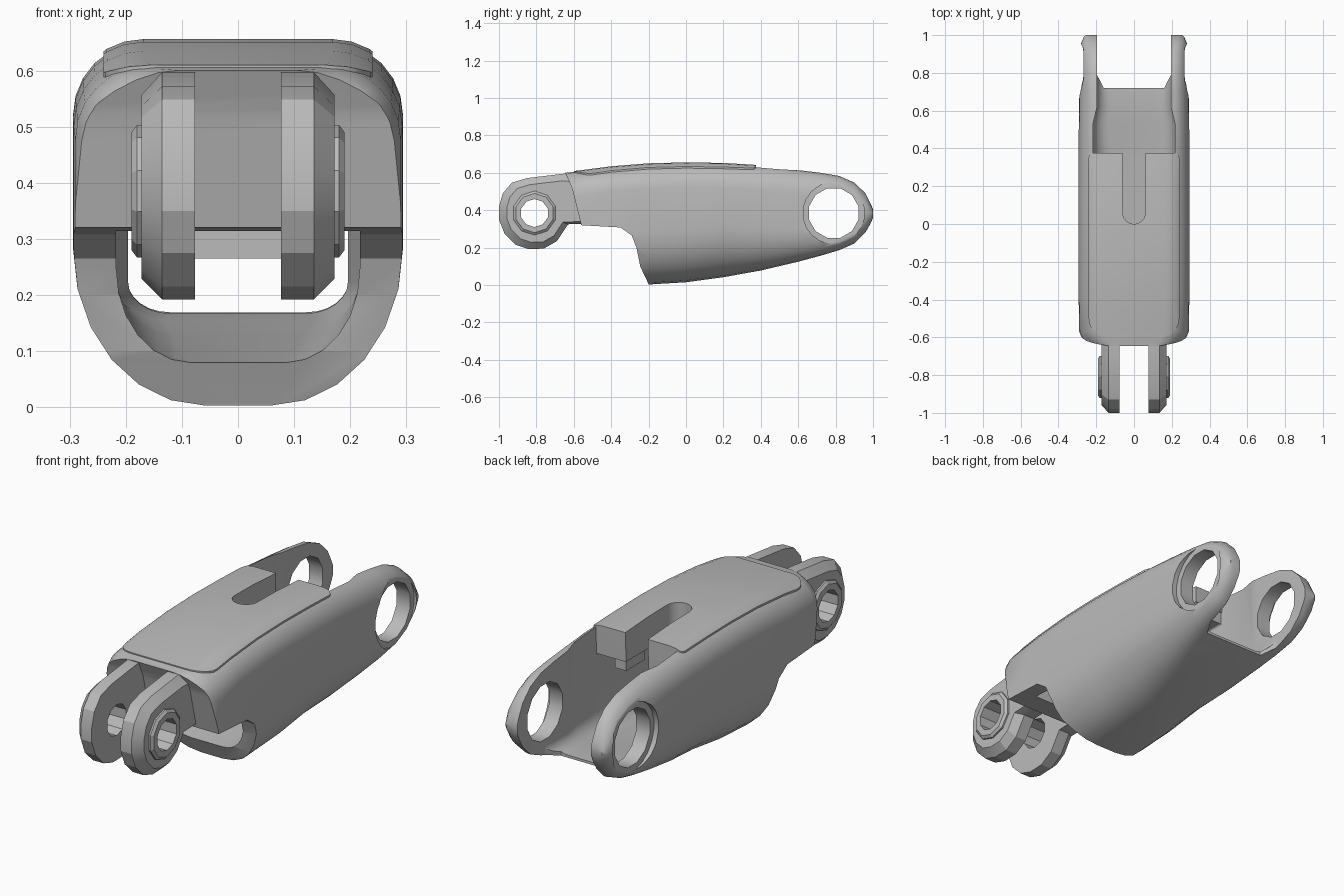
import bpy, bmesh, math

if "Cube" in bpy.data.objects:
    bpy.data.objects.remove(bpy.data.objects["Cube"])

grey = bpy.data.materials.new("plain grey")
grey.use_nodes = True
grey.diffuse_color = (0.5, 0.5, 0.5, 1)
shader = next(n for n in grey.node_tree.nodes if n.type == 'BSDF_PRINCIPLED')
shader.inputs["Base Color"].default_value = (0.5, 0.5, 0.5, 1)


def loft(name, rings):
    """Closed solid skinned through rings of equal point count."""
    bm = bmesh.new()
    loops = [[bm.verts.new(p) for p in ring] for ring in rings]
    n = len(loops[0])
    for a, b in zip(loops, loops[1:]):
        for i in range(n):
            j = (i + 1) % n
            bm.faces.new((a[i], a[j], b[j], b[i]))
    bm.faces.new(loops[0][::-1])
    bm.faces.new(loops[-1])
    bmesh.ops.recalc_face_normals(bm, faces=bm.faces)
    mesh = bpy.data.meshes.new(name)
    bm.to_mesh(mesh)
    bm.free()
    obj = bpy.data.objects.new(name, mesh)
    bpy.context.collection.objects.link(obj)
    return obj


def side_prism(name, profile, x0, x1):
    """Extrude a (y, z) profile along x."""
    return loft(name, [[(x, y, z) for y, z in profile] for x in (x0, x1)])


def box(name, x0, x1, y0, y1, z0, z1):
    return side_prism(name, [(y0, z0), (y1, z0), (y1, z1), (y0, z1)], x0, x1)


def circle(y, z, r, n):
    turns = [2 * math.pi * (i + 0.5) / n for i in range(n)]
    return [(y + r * math.cos(a), z + r * math.sin(a)) for a in turns]


def arc(cx, cz, rx, rz, start, steps=6):
    angles = [math.radians(start + 90 * i / steps) for i in range(steps + 1)]
    return [(cx + rx * math.cos(a), cz + rz * math.sin(a)) for a in angles]


def section(y, w, bottom, top, rb, rt):
    """Symmetric rounded cross-section with elliptical corners."""
    half = arc(w - rb[0], bottom + rb[1], rb[0], rb[1], -90)
    half += arc(w - rt[0], top - rt[1], rt[0], rt[1], 0)
    return [(x, y, z) for x, z in half] + [(-x, y, z) for x, z in half[::-1]]


def cut(obj, tool, operation='DIFFERENCE', keep=False):
    mod = obj.modifiers.new("cut", 'BOOLEAN')
    mod.operation, mod.solver, mod.object = operation, 'EXACT', tool
    bpy.context.view_layer.objects.active = obj
    bpy.ops.object.modifier_apply(modifier=mod.name)
    if not keep:
        bpy.data.objects.remove(tool)


def finish(obj, angle=32):
    obj.data.materials.clear()
    obj.data.materials.append(grey)
    bpy.ops.object.select_all(action='DESELECT')
    obj.select_set(True)
    bpy.context.view_layer.objects.active = obj
    bpy.ops.object.shade_smooth_by_angle(angle=math.radians(angle))


# Outer form stations: y, top, bottom, half width
STATIONS = [
    (-0.65, 0.6, 0, 0.23), (-0.62, 0.603, 0, 0.27), (-0.57, 0.608, 0, 0.29),
    (-0.4, 0.63, 0, 0.293), (-0.2, 0.646, 0.003, 0.294), (0, 0.651, 0.015, 0.294),
    (0.2, 0.648, 0.042, 0.294), (0.4, 0.636, 0.078, 0.293), (0.6, 0.615, 0.125, 0.292),
    (0.72, 0.6, 0.157, 0.291), (0.82, 0.583, 0.187, 0.29), (0.9, 0.548, 0.222, 0.288),
    (0.96, 0.49, 0.282, 0.279), (0.99, 0.43, 0.335, 0.266), (1, 0.405, 0.36, 0.255)]


def outer_form(name, grow=0):
    rings = []
    for y, top, bottom, w in STATIONS:
        t = min(max((y - 0.2) / 0.6, 0), 1)
        limit = (top - bottom) * 0.48
        rb = (0.235 - 0.15 * t, min(0.28 - 0.16 * t, limit))
        rt = (0.13 - 0.045 * t, min(0.13, limit))
        if w < 0.28 and y > 0.9:
            rb, rt = (0.06, rb[1]), (0.06, rt[1])
        rings.append(section(y, w + grow, bottom - grow, top + grow, rb, rt))
    return loft(name, rings)


# Main shell: outer form less step, cavity, rear gap and slot
shell = outer_form("shell")
step = [(-1.2, -0.3), (-0.2, -0.3), (-0.2, 0.005), (-0.245, 0.1), (-0.265, 0.2),
        (-0.29, 0.265), (-0.35, 0.308), (-0.56, 0.32), (-0.585, 0.42),
        (-0.61, 0.52), (-0.65, 0.61), (-1.2, 0.61)]
cut(shell, side_prism("step_cutter", step, -0.5, 0.5))

cavity = []
for y, w, top in [(-0.45, 0.217, 0.5), (0.37, 0.217, 0.5), (0.372, 0.217, 0.9),
                  (0.53, 0.217, 0.9), (0.62, 0.196, 0.9), (1.2, 0.196, 0.9)]:
    t = min(max((y + 0.2) / 0.92, 0), 1)
    cavity.append(section(y, w, 0.06 + 0.12 * t, top,
                          (0.147 - 0.08 * t, 0.19 - 0.15 * t), (0.01, 0.01)))
cut(shell, loft("cavity_cutter", cavity))

gap = [(-0.196, 0.79), (-0.16, 0.72), (0.16, 0.72), (0.196, 0.79), (0.196, 1.2), (-0.196, 1.2)]
cut(shell, loft("gap_cutter", [[(x, y, z) for x, y in gap] for z in (-0.2, 1)]))

slot_outline = [(0.06, 0.6)] + [(x, y) for x, y in arc(0, 0.06, 0.06, 0.06, -90)[::-1]]
slot_outline += [(-x, y) for x, y in slot_outline[::-1]][1:]
slot = loft("slot_cutter", [[(x, y, z) for x, y in slot_outline] for z in (0.4, 1)])
cut(shell, slot, keep=True)

# Rear pivot holes with a stepped outer rim
EYE = (0.79, 0.385)
cut(shell, side_prism("eye_cutter", circle(*EYE, 0.137, 12), -0.5, 0.5))
for side in (-1, 1):
    cut(shell, side_prism("rim_cutter", circle(*EYE, 0.165, 20), side * 0.268, side * 0.5))
finish(shell)

# Slightly raised top cover with rounded corners
cover = outer_form("top_cover", 0.005)
edge = arc(0.14, -0.5, 0.1, 0.1, -90) + arc(0.215, 0.35, 0.025, 0.025, 0)
edge += [(-x, y) for x, y in edge[::-1]]
cut(cover, loft("cover_cutter", [[(x, y, z) for x, y in edge] for z in (0.56, 1)]), 'INTERSECT')
cut(cover, slot)
finish(cover)

# Inner bulkhead and small feet under the cover
finish(box("bulkhead", -0.14, 0.14, -0.25, -0.05, 0.265, 0.55))
for side, word in ((-1, "right"), (1, "left")):
    finish(box(word + "_foot", side * 0.08, side * 0.14, 0.2, 0.34, 0.44, 0.52))

# Front fork prongs with chamfered outer edges and pivot bosses
PIVOT = (-0.81, 0.385)
prong_profile = [
    (-0.5, 0.59), (-0.64, 0.597), (-0.85, 0.572), (-0.93, 0.548), (-0.98, 0.49),
    (-1, 0.42), (-1, 0.35), (-0.97, 0.275), (-0.91, 0.215), (-0.84, 0.192),
    (-0.76, 0.195), (-0.69, 0.235), (-0.63, 0.325), (-0.5, 0.33)]
for side, word in ((-1, "right"), (1, "left")):
    rings = []
    for x, s in ((0.077, 1), (0.135, 1), (0.172, 0.81)):
        rings.append([(side * x, -0.78 + (y + 0.78) * s, 0.385 + (z - 0.385) * s)
                      for y, z in prong_profile])
    prong = loft(word + "_fork_prong", rings)
    boss = loft(word + "_pivot_boss",
                [[(side * x, y, z) for y, z in circle(*PIVOT, r, 10)]
                 for x, r in ((0.15, 0.118), (0.18, 0.118), (0.19, 0.105))])
    bore = side_prism("bore_cutter", circle(*PIVOT, 0.075, 10), side * 0.05, side * 0.3)
    cut(prong, bore, keep=True)
    cut(boss, bore)
    finish(prong, 20)
    finish(boss, 20)
